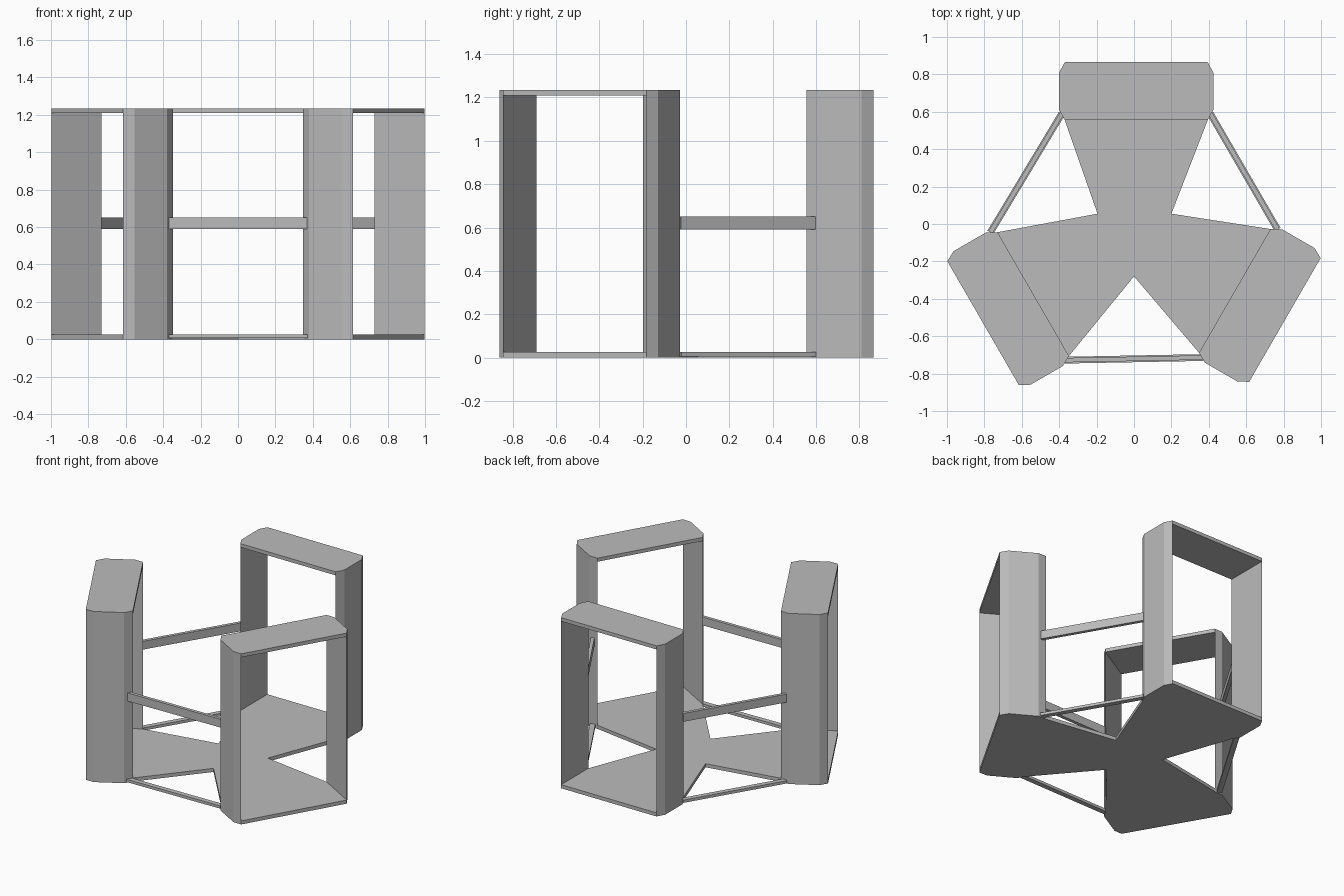
import bpy, bmesh, math
from mathutils import Matrix, Vector

if "Cube" in bpy.data.objects:
    bpy.data.objects.remove(bpy.data.objects["Cube"])

HEIGHT, PLATE = 1.235, 0.026
HALF_IN, HALF_OUT, DEPTH, CHAMFER = 0.382, 0.412, 0.31, 0.055

grey = bpy.data.materials.new("plain grey")
grey.diffuse_color = (0.5, 0.5, 0.5, 1)
grey.use_nodes = True
grey.node_tree.nodes["Principled BSDF"].inputs["Base Color"].default_value = grey.diffuse_color


def prism(name, outline, z0, z1, matrix=Matrix()):
    """Extrude a flat outline from z0 to z1."""
    bm = bmesh.new()
    base = bm.faces.new([bm.verts.new((x, y, z0)) for x, y in outline])
    top = bmesh.ops.extrude_face_region(bm, geom=[base])["geom"]
    for v in top:
        if isinstance(v, bmesh.types.BMVert):
            v.co.z = z1
    bmesh.ops.recalc_face_normals(bm, faces=bm.faces)
    bm.transform(matrix)
    mesh = bpy.data.meshes.new(name)
    bm.to_mesh(mesh)
    bm.free()
    mesh.materials.append(grey)
    obj = bpy.data.objects.new(name, mesh)
    bpy.context.collection.objects.link(obj)
    return obj


def bar(name, start, end, width, z0, z1):
    """Straight rail between two points on the ground plan."""
    a, b = Vector(start), Vector(end)
    side = (b - a).orthogonal().normalized() * width / 2
    prism(name, [a + side, b + side, b - side, a - side], z0, z1)


# Three upright frames: chamfered side posts with a top and a bottom plate
frames = {"back": (0.012, 0.865, 0), "left": (-0.807, -0.53, 120), "right": (0.807, -0.513, -120)}
plate = [(-HALF_IN, 0), (HALF_IN, 0), (HALF_IN, -DEPTH), (-HALF_IN, -DEPTH)]
for label, (x, y, turn) in frames.items():
    place = Matrix.Translation((x, y, 0)) @ Matrix.Rotation(math.radians(turn), 4, 'Z')
    for s, side in ((-1, "a"), (1, "b")):
        post = [(s * HALF_IN, 0), (s * HALF_OUT, -CHAMFER),
                (s * HALF_OUT, CHAMFER - DEPTH), (s * HALF_IN, -DEPTH)]
        prism(f"{label}_post_{side}", post, 0, HEIGHT, place)
    prism(f"{label}_top_plate", plate, HEIGHT - PLATE, HEIGHT, place)
    prism(f"{label}_bottom_plate", plate, 0, PLATE, place)

# Three-armed floor joining the frames
prism("floor", [(-0.195, 0.055), (-0.37, 0.555), (0.394, 0.555), (0.2, 0.055),
                (0.73, -0.027), (0.348, -0.689), (0, -0.28), (-0.348, -0.706),
                (-0.73, -0.044)], 0, PLATE)

# Rails between neighbouring frames, upright at mid height and flat at the floor
rails = {"front": ((-0.37, -0.728), (0.37, -0.714)),
         "left": ((-0.386, 0.59), (-0.768, -0.045)),
         "right": ((0.408, 0.59), (0.768, -0.03))}
for label, (a, b) in rails.items():
    bar(f"{label}_middle_rail", a, b, 0.024, 0.59, 0.65)
    bar(f"{label}_floor_rail", a, b, 0.036, 0.006, 0.026)
